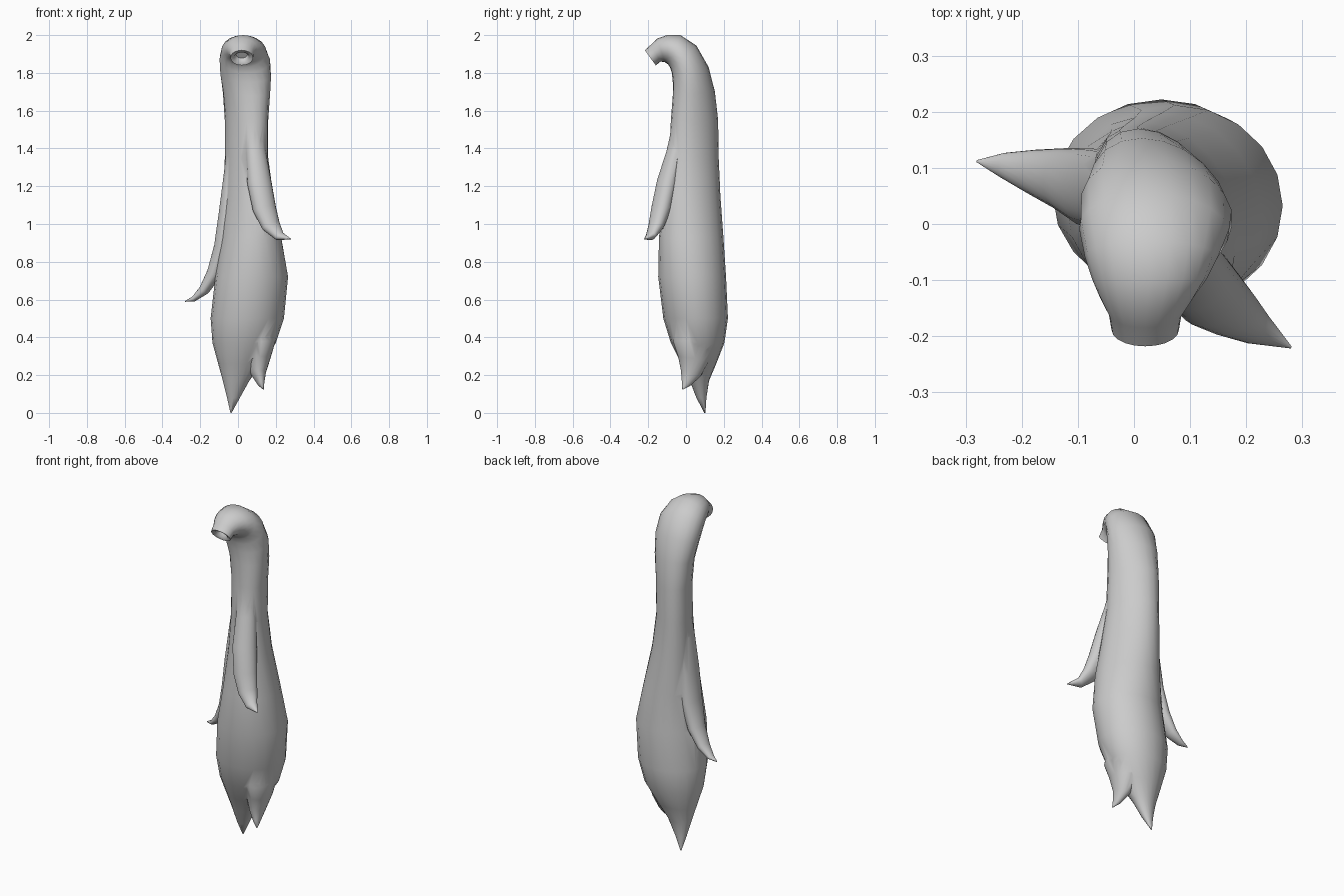
import bpy, bmesh, math
from mathutils import Vector

hair = bpy.data.materials.new("light_grey")
hair.diffuse_color = (0.6, 0.6, 0.6, 1)
SEG = 20


def loft(name, rings):
    """Skin a list of (centre, side vector, depth vector) ellipses."""
    bm = bmesh.new()
    loops = []
    for c, u, v in rings:
        loops.append([bm.verts.new(c + u * math.cos(t) + v * math.sin(t))
                      for t in (2 * math.pi * i / SEG for i in range(SEG))])
    for a, b in zip(loops, loops[1:]):
        for i in range(SEG):
            j = (i + 1) % SEG
            bm.faces.new((a[i], a[j], b[j], b[i]))
    bm.faces.new(loops[0])
    bm.faces.new(loops[-1])
    bmesh.ops.recalc_face_normals(bm, faces=bm.faces)
    me = bpy.data.meshes.new(name)
    bm.to_mesh(me)
    bm.free()
    ob = bpy.data.objects.new(name, me)
    bpy.context.collection.objects.link(ob)
    me.materials.append(hair)
    return ob


def span_ring(x0, x1, yi, zi, yo, zo, skew):
    """Ellipse between an inner and an outer point; skew leans its depth to -x."""
    c = Vector(((x0 + x1) / 2, (yi + yo) / 2, (zi + zo) / 2))
    v = Vector((0, (yo - yi) / 2, (zo - zi) / 2))
    v.x = -skew * v.length
    half = (x1 - x0) / 2
    return c, Vector((math.sqrt(half ** 2 - v.x ** 2), 0, 0)), v


def lock(name, points, side):
    """Tapered strand: each point is x, y, z, half width, half thickness."""
    pos = [Vector(p[:3]) for p in points]
    rings = []
    for i, p in enumerate(points):
        d = (pos[min(i + 1, len(pos) - 1)] - pos[max(i - 1, 0)]).normalized()
        u = Vector(side)
        u = (u - d * u.dot(d)).normalized()
        rings.append((pos[i], u * p[3], d.cross(u) * p[4]))
    return loft(name, rings)


# main tail: bent neck, then a long body swelling to a pointed end
sections = [
    (-0.04, 0.08, -0.160, 1.840, -0.218, 1.920, 0),
    (-0.045, 0.085, -0.135, 1.860, -0.185, 1.950, 0),
    (-0.06, 0.105, -0.112, 1.857, -0.153, 1.982, 0),
    (-0.075, 0.13, -0.095, 1.845, -0.100, 2.000, 0),
    (-0.088, 0.15, -0.085, 1.830, -0.030, 2.000, 0.05),
    (-0.098, 0.17, -0.075, 1.800, 0.055, 1.945, 0.12),
    (-0.095, 0.176, -0.070, 1.750, 0.120, 1.830, 0.22),
    (-0.08, 0.17, -0.070, 1.680, 0.153, 1.700, 0.28),
    (-0.07, 0.16, -0.080, 1.550, 0.170, 1.550, 0.3),
    (-0.07, 0.16, -0.090, 1.350, 0.173, 1.350, 0.3),
    (-0.075, 0.187, -0.115, 1.150, 0.182, 1.150, 0.25),
    (-0.09, 0.23, -0.143, 0.930, 0.198, 0.930, 0.12),
    (-0.12, 0.265, -0.147, 0.720, 0.212, 0.720, 0),
    (-0.145, 0.243, -0.120, 0.500, 0.222, 0.500, 0),
    (-0.135, 0.20, -0.080, 0.370, 0.203, 0.370, 0),
    (-0.105, 0.125, -0.025, 0.260, 0.160, 0.260, 0),
    (-0.08, 0.06, 0.020, 0.170, 0.122, 0.170, 0),
    (-0.058, 0.01, 0.055, 0.080, 0.108, 0.080, 0),
    (-0.04, -0.034, 0.097, 0.000, 0.103, 0.000, 0),
]
rings = [span_ring(*s) for s in sections]
# hollow mouth of the neck
c, u, v = rings[0]
inward = Vector((0, 0.8, 0.6))
mouth = [(c + inward * 0.03, u * 0.5, v * 0.5), (c + inward * 0.005, u * 0.65, v * 0.65)]
body = loft("tail_body", mouth + rings)

strands = [
    # strand flicking out to the left
    lock("left_strand", [
        (-0.03, 0.06, 1.45, 0.03, 0.025),
        (-0.04, 0.06, 1.25, 0.060, 0.037),
        (-0.058, 0.06, 1.05, 0.072, 0.045),
        (-0.082, 0.065, 0.88, 0.070, 0.045),
        (-0.125, 0.08, 0.74, 0.056, 0.040),
        (-0.18, 0.093, 0.65, 0.040, 0.028),
        (-0.235, 0.105, 0.603, 0.022, 0.014),
        (-0.28, 0.112, 0.59, 0.002, 0.002)], (0.1, 1, 0)),
    # strand flicking out to the front right
    lock("right_strand", [
        (0.08, -0.035, 1.57, 0.035, 0.025),
        (0.095, -0.06, 1.38, 0.055, 0.042),
        (0.113, -0.10, 1.22, 0.066, 0.053),
        (0.14, -0.132, 1.08, 0.064, 0.050),
        (0.175, -0.158, 0.99, 0.052, 0.038),
        (0.22, -0.187, 0.935, 0.032, 0.022),
        (0.28, -0.22, 0.92, 0.002, 0.002)], (0.92, 0.38, 0)),
    # second, shorter pointed end
    lock("short_end_strand", [
        (0.10, 0.04, 0.50, 0.08, 0.09),
        (0.112, 0.045, 0.38, 0.088, 0.115),
        (0.108, 0.042, 0.29, 0.064, 0.085),
        (0.108, 0.025, 0.21, 0.040, 0.055),
        (0.122, 0.0, 0.155, 0.018, 0.025),
        (0.135, -0.018, 0.125, 0.002, 0.003)], (1, 0.1, 0)),
]

# fuse the strands into the body so nothing stays buried
bpy.context.view_layer.objects.active = body
body.select_set(True)
for s in strands:
    mod = body.modifiers.new("fuse", 'BOOLEAN')
    mod.operation = 'UNION'
    mod.solver = 'EXACT'
    mod.object = s
    bpy.ops.object.modifier_apply(modifier=mod.name)
    bpy.data.objects.remove(s)
bpy.ops.object.shade_smooth_by_angle(angle=math.radians(60))
